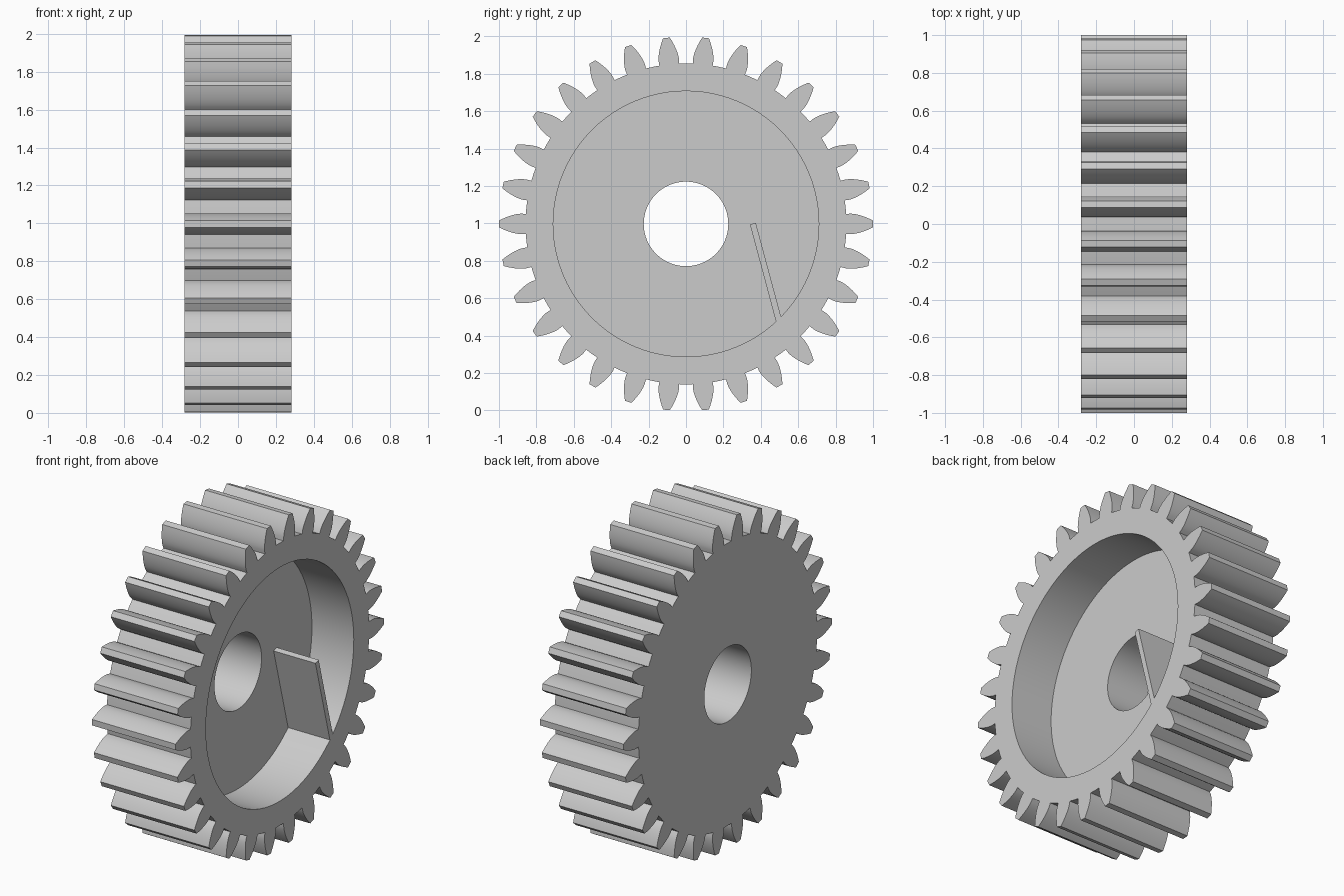
import bpy
import bmesh
from math import acos, cos, sin, tan, pi, radians

cube = bpy.data.objects.get("Cube")
if cube:
    bpy.data.objects.remove(cube)

TEETH = 30
TIP_R, ROOT_R, PITCH_R = 1.0, 0.858, 0.9375
BASE_R = PITCH_R * cos(radians(20))
BACKLASH = 0.005
HALF_W, FLOOR_X = 0.281, 0.0
POCKET_R, BORE_R = 0.71, 0.226
CENTRE_Z = 0.997

grey = bpy.data.materials.new("light grey")
grey.use_nodes = True
grey.diffuse_color = (0.6, 0.6, 0.6, 1)
grey.node_tree.nodes["Principled BSDF"].inputs["Base Color"].default_value = (0.6, 0.6, 0.6, 1)


def involute(r):
    a = acos(min(1, BASE_R / r))
    return tan(a) - a


def gear_outline():
    """Polar points (radius, angle) around the toothed edge."""
    half = pi / (2 * TEETH) + involute(PITCH_R) - BACKLASH
    steps = 8
    flank = [(ROOT_R, half)]
    for i in range(steps + 1):
        r = BASE_R + (TIP_R - BASE_R) * i / steps
        flank.append((r, half - involute(r)))
    points = []
    for t in range(TEETH):
        mid = 2 * pi * t / TEETH
        points += [(r, mid - a) for r, a in flank]
        points += [(r, mid + a) for r, a in reversed(flank)]
        points.append((ROOT_R, mid + pi / TEETH))
    return points


def circle(r, n=96):
    return [(r, 2 * pi * i / n) for i in range(n)]


def add_loop(bm, points, x):
    verts = [bm.verts.new((x, r * cos(a), CENTRE_Z + r * sin(a))) for r, a in points]
    for i, v in enumerate(verts):
        bm.edges.new((verts[i - 1], v))
    return verts


def wall(bm, a, b):
    for i in range(len(a)):
        bm.faces.new((a[i - 1], a[i], b[i], b[i - 1]))


def cap(bm, *loops):
    edges = [bm.edges.get((lp[i - 1], lp[i])) for lp in loops for i in range(len(lp))]
    bmesh.ops.triangle_fill(bm, edges=edges, use_beauty=True)


def finish(bm, name):
    bmesh.ops.recalc_face_normals(bm, faces=bm.faces[:])
    mesh = bpy.data.meshes.new(name)
    bm.to_mesh(mesh)
    bm.free()
    mesh.materials.append(grey)
    obj = bpy.data.objects.new(name, mesh)
    bpy.context.collection.objects.link(obj)
    return obj


# Toothed wheel with a through bore and a round pocket on the +x side
bm = bmesh.new()
outline = gear_outline()
outer_back = add_loop(bm, outline, -HALF_W)
outer_front = add_loop(bm, outline, HALF_W)
pocket_rim = add_loop(bm, circle(POCKET_R), HALF_W)
pocket_floor = add_loop(bm, circle(POCKET_R), FLOOR_X)
bore_floor = add_loop(bm, circle(BORE_R), FLOOR_X)
bore_back = add_loop(bm, circle(BORE_R), -HALF_W)
cap(bm, outer_back, bore_back)
cap(bm, outer_front, pocket_rim)
cap(bm, pocket_floor, bore_floor)
wall(bm, outer_back, outer_front)
wall(bm, pocket_rim, pocket_floor)
wall(bm, bore_floor, bore_back)
wheel = finish(bm, "gear_wheel")
bpy.ops.object.select_all(action="DESELECT")
wheel.select_set(True)
bpy.context.view_layer.objects.active = wheel
bpy.ops.object.shade_smooth_by_angle(angle=radians(25))

# Slanted fin inside the pocket, flush with the rim
bm = bmesh.new()
profile = [(0.342, 0.994), (0.373, 1.003), (0.508, 0.501), (0.481, 0.475)]
back = [bm.verts.new((FLOOR_X, y, z)) for y, z in profile]
front = [bm.verts.new((HALF_W, y, z)) for y, z in profile]
bm.faces.new(back)
bm.faces.new(front)
wall(bm, back, front)
finish(bm, "pocket_fin")
